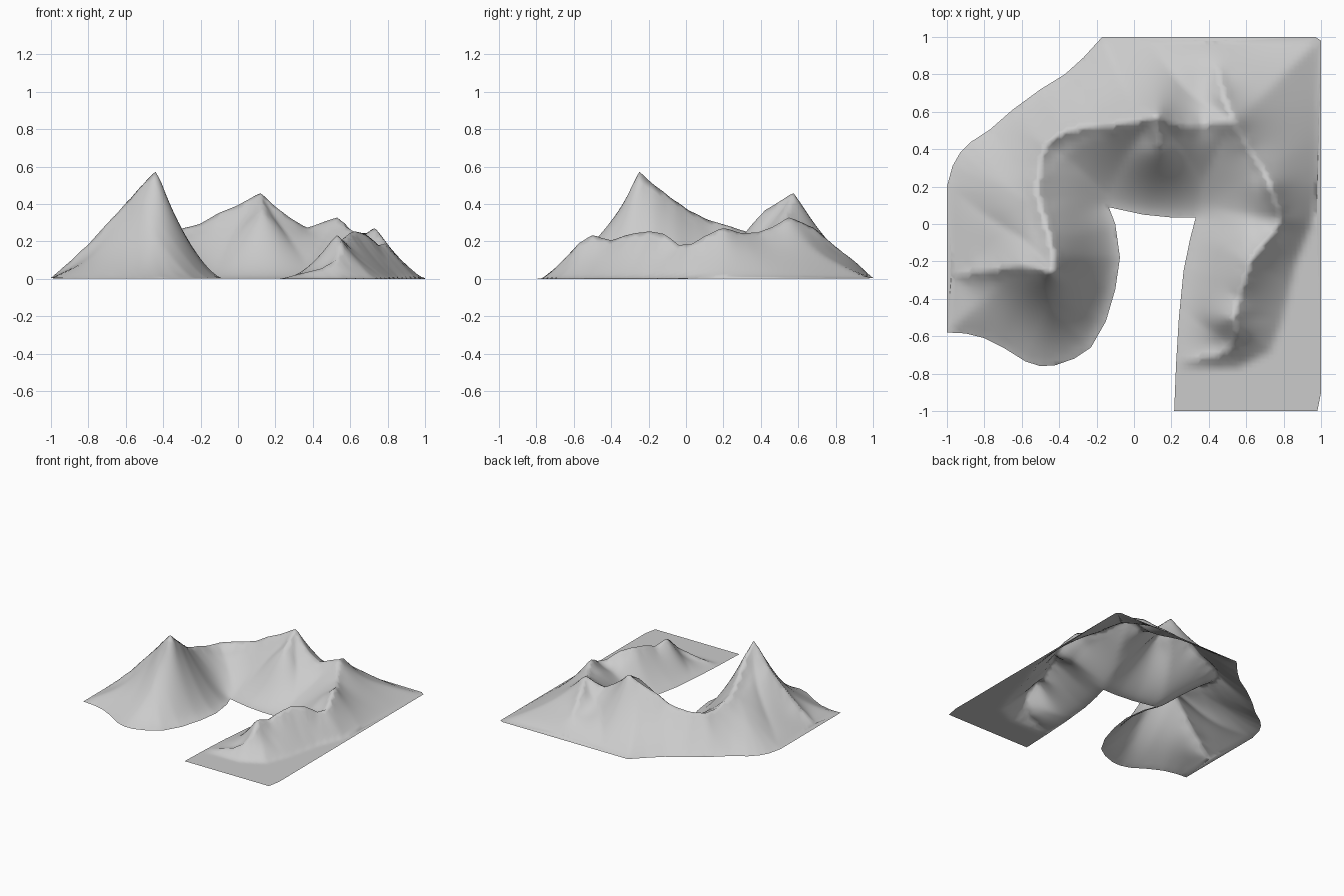
import bpy
from mathutils import Vector
from mathutils.geometry import delaunay_2d_cdt, intersect_point_line

if "Cube" in bpy.data.objects:
    bpy.data.objects.remove(bpy.data.objects["Cube"])

# Outline of the sheet: outer edge, then the inner bay, then the left lobe
OUTER = [(-1, -.58), (-1, .2), (-.97, .31), (-.93, .38), (-.87, .44), (-.77, .505),
         (-.65, .61), (-.5, .72), (-.37, .8), (-.27, .89), (-.17, 1), (.97, 1), (1, .98)]
PLAIN = [(1, -.9), (.98, -1), (.215, -1)]
INNER = [(.225, -.75), (.24, -.5), (.265, -.25), (.3, -.08), (.33, .035), (.2, .035),
         (.05, .05), (-.135, .09), (-.1, 0), (-.075, -.18), (-.1, -.35), (-.15, -.52), (-.23, -.66)]
LOBE = [(-.32, -.72), (-.42, -.755), (-.5, -.76), (-.58, -.735), (-.7, -.66), (-.8, -.61), (-.9, -.585)]
# Foot line where the right-hand slopes meet the flat plain
FOOT = [(1, .6), (.99, .2), (.95, 0), (.87, -.2), (.8, -.5), (.73, -.68), (.55, -.77), (.225, -.78)]

# Ridge crests (x, y, z)
CRESTS = [
    [(-.44, -.25, .59), (-.435, -.18, .52), (-.45, -.08, .44), (-.48, .02, .37), (-.51, .12, .32),
     (-.515, .22, .29), (-.5, .33, .255), (-.47, .43, .25), (-.38, .49, .26), (-.28, .515, .28),
     (-.2, .525, .3), (-.1, .535, .36), (0, .55, .4), (.12, .575, .465), (.2, .54, .39),
     (.28, .525, .33), (.37, .53, .275), (.46, .55, .31), (.53, .55, .335), (.58, .46, .28),
     (.63, .38, .25), (.69, .29, .25), (.73, .2, .28), (.765, .1, .235), (.785, .03, .19),
     (.75, -.04, .185), (.68, -.12, .25), (.62, -.2, .26), (.59, -.3, .245), (.56, -.4, .21),
     (.53, -.5, .24), (.55, -.57, .2), (.53, -.65, .11), (.45, -.7, .06), (.3, -.725, .02)],
    [(-.44, -.25, .59), (-.59, -.22, .42), (-.8, -.25, .19), (-.95, -.27, .05)],   # west spur
    [(.12, .575, .465), (.13, .42, .37)],                                          # bay buttress
    [(.53, .55, .335), (.48, .68, .28), (.45, .82, .16)],                          # north spur
]


def segments(pts):
    return [(Vector(a), Vector(b)) for a, b in zip(pts, pts[1:])]


def nearest(p, segs):
    best = 9.0
    for a, b in segs:
        ab = b - a
        t = max(0, min(1, (p - a).dot(ab) / ab.length_squared))
        best = min(best, (a + ab * t - p).length)
    return best


def inside(p, poly):
    hit = False
    for (ax, ay), (bx, by) in zip(poly, poly[1:] + poly[:1]):
        if (ay > p.y) != (by > p.y) and p.x < ax + (p.y - ay) / (by - ay) * (bx - ax):
            hit = not hit
    return hit


outline = OUTER + PLAIN + INNER + LOBE
hills = OUTER + FOOT + INNER + LOBE
inner_segs = segments(INNER)
outer_segs = segments(INNER[-1:] + LOBE + OUTER + FOOT)
crest_segs = [s for c in CRESTS for s in segments([q[:2] for q in c])]
samples = []
for c in CRESTS:
    for a, b in segments(c):
        n = max(2, int((b - a).length / .025))
        samples += [a.lerp(b, i / n) for i in range(n + 1)]


def height(p):
    if not inside(p, hills):
        return 0.0
    d_in, d_out = nearest(p, inner_segs), nearest(p, outer_segs)
    edge, crest = min(d_in, d_out), nearest(p, crest_segs)
    if edge < 1e-4:
        return 0.0
    # crest height carried down the slope, blended between neighbouring crest points
    total = weight = 0.0
    for s in samples:
        w = 1 / ((s.x - p.x) ** 2 + (s.y - p.y) ** 2 + 1e-5) ** 2
        total += w * s.z
        weight += w
    power = 1.1 + .35 * d_out / (d_in + d_out)
    return total / weight * (edge / (edge + crest)) ** power


# Triangulate outline, crest points and a regular grid together
pts = [Vector(p) for p in outline]
pts += [s.xy for s in samples]
N = 88
step = 2 / N
for i in range(1, N):
    for j in range(1, N):
        p = Vector((-1 + i * step, -1 + j * step))
        if inside(p, outline) and nearest(p, crest_segs) > step * .5:
            pts.append(p)
verts, _, faces, *_ = delaunay_2d_cdt(pts, [], [list(range(len(outline)))], 1, 1e-4)

mesh = bpy.data.meshes.new("mountain_range")
mesh.from_pydata([(p.x, p.y, height(p)) for p in verts], [], faces)
mesh.update()
mesh.shade_smooth()
terrain = bpy.data.objects.new("mountain_range", mesh)
bpy.context.collection.objects.link(terrain)

# Weather the crests slightly
sm = terrain.modifiers.new("weathering", 'SMOOTH')
sm.factor, sm.iterations = .4, 2
sm.use_x = sm.use_y = False
